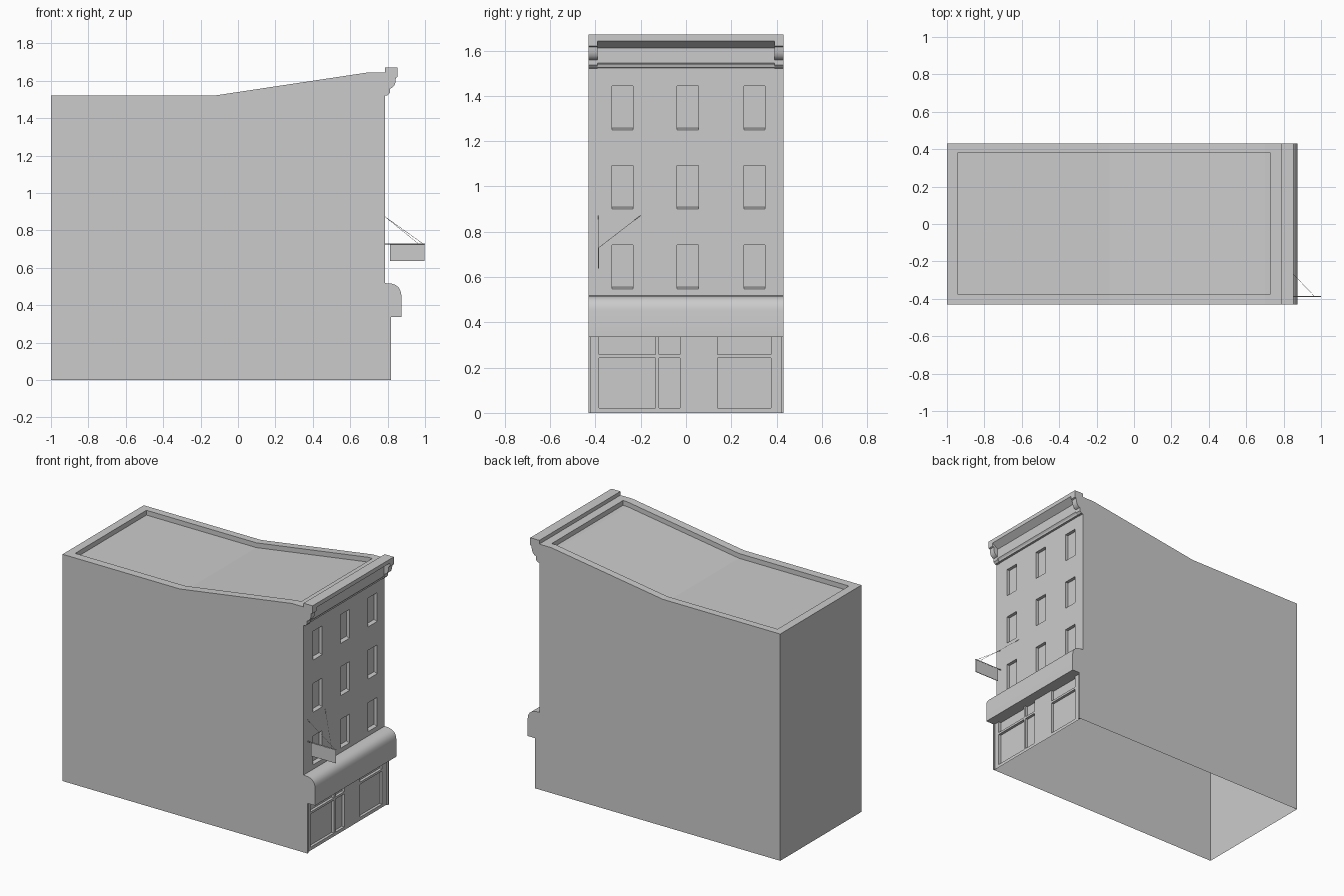
import bpy, bmesh
from mathutils import Vector

if "Cube" in bpy.data.objects:
    bpy.data.objects.remove(bpy.data.objects["Cube"])

W = 0.43          # half width of the building
FX = 0.787        # upper facade plane
SX = 0.807        # shopfront plane


def make(name, faces, smooth=False):
    """Mesh object from a list of faces given as point lists."""
    bm = bmesh.new()
    for f in faces:
        bm.faces.new([bm.verts.new(p) for p in f])
    bmesh.ops.remove_doubles(bm, verts=bm.verts, dist=1e-5)
    me = bpy.data.meshes.new(name)
    bm.to_mesh(me)
    bm.free()
    ob = bpy.data.objects.new(name, me)
    bpy.context.collection.objects.link(ob)
    if smooth:
        bpy.ops.object.select_all(action='DESELECT')
        ob.select_set(True)
        bpy.context.view_layer.objects.active = ob
        bpy.ops.object.shade_smooth_by_angle(angle=0.6)
    return ob


def prism(name, prof, y0, y1, smooth=False):
    """Extrude a counter-clockwise (x, z) profile along y."""
    a = [(x, y0, z) for x, z in prof]
    b = [(x, y1, z) for x, z in prof]
    n = len(prof)
    faces = [a, b[::-1]]
    faces += [[a[i], b[i], b[(i + 1) % n], a[(i + 1) % n]][::-1][::-1] for i in range(n)]
    ob = make(name, faces, smooth)
    bm = bmesh.new()
    bm.from_mesh(ob.data)
    bmesh.ops.recalc_face_normals(bm, faces=bm.faces)
    bm.to_mesh(ob.data)
    bm.free()
    return ob


def box(name, x0, x1, y0, y1, z0, z1):
    return prism(name, [(x0, z0), (x1, z0), (x1, z1), (x0, z1)], y0, y1)


def panel(name, x, z0, z1, holes, depth, sill):
    """Front wall with recessed openings (y0, y1, z0, z1)."""
    ys = sorted({-W, W, *[v for h in holes for v in h[:2]]})
    zs = sorted({z0, z1, *[v for h in holes for v in h[2:]]})
    faces = []
    for ya, yb in zip(ys, ys[1:]):
        for za, zb in zip(zs, zs[1:]):
            cy, cz = (ya + yb) / 2, (za + zb) / 2
            if not any(h[0] < cy < h[1] and h[2] < cz < h[3] for h in holes):
                faces.append([(x, ya, za), (x, yb, za), (x, yb, zb), (x, ya, zb)])
    for a, b, c, d in holes:
        o = [(x, a, c), (x, b, c), (x, b, d), (x, a, d)]
        e = c + sill
        n = [(x - depth, a, e), (x - depth, b, e), (x - depth, b, d), (x - depth, a, d)]
        faces.append(n)
        faces += [[o[i], o[(i + 1) % 4], n[(i + 1) % 4], n[i]] for i in range(4)]
    return make(name, faces)


def rod(name, p, q, r, sides=6):
    p, q = Vector(p), Vector(q)
    bpy.ops.mesh.primitive_cylinder_add(vertices=sides, radius=r, depth=(q - p).length,
                                        location=(p + q) / 2)
    ob = bpy.context.object
    ob.name = name
    ob.rotation_euler = (q - p).to_track_quat('Z', 'Y').to_euler()
    return ob


# Side and rear walls, open at the bottom
side = [(-1, 0), (SX, 0), (SX, 0.40), (FX, 0.40), (FX, 1.645), (0.70, 1.645),
        (-0.13, 1.52), (-1, 1.52)]
make("outer_walls", [[(x, -W, z) for x, z in side],
                     [(x, W, z) for x, z in side[::-1]],
                     [(-1, W, 0), (-1, -W, 0), (-1, -W, 1.52), (-1, W, 1.52)]])

# Roof deck sunk inside a parapet that follows the slope
xs = [-1, -0.945, -0.13, 0.70, 0.73, FX]
ys = [-W, -0.375, 0.38, W]
drop = 0.032


def top(x):
    return 1.52 + 0.125 * min(max((x + 0.13) / 0.83, 0), 1)


roof = []
for i in range(5):
    xa, xb = xs[i], xs[i + 1]
    za, zb = top(xa), top(xb)
    for j in range(3):
        ya, yb = ys[j], ys[j + 1]
        inner = 1 <= i <= 3 and j == 1
        d = drop if inner else 0
        roof.append([(xa, ya, za - d), (xb, ya, zb - d), (xb, yb, zb - d), (xa, yb, za - d)])
        if inner:
            roof.append([(xa, ya, za), (xb, ya, zb), (xb, ya, zb - d), (xa, ya, za - d)])
            roof.append([(xa, yb, za - d), (xb, yb, zb - d), (xb, yb, zb), (xa, yb, za)])
xa, xb = xs[1], xs[4]
roof.append([(xa, ys[1], top(xa) - drop), (xa, ys[2], top(xa) - drop),
             (xa, ys[2], top(xa)), (xa, ys[1], top(xa))])
roof.append([(xb, ys[1], top(xb)), (xb, ys[2], top(xb)),
             (xb, ys[2], top(xb) - drop), (xb, ys[1], top(xb) - drop)])
make("roof_and_parapet", roof)

# Upper facade with three rows of three windows
windows = [(y - 0.047, y + 0.047, z, z + 0.193)
           for y in (-0.28, 0.008, 0.302) for z in (0.548, 0.90, 1.25)]
panel("upper_facade", FX, 0.40, 1.645, windows, 0.022, 0.008)

# Shopfront with display windows and transoms
shop = [(a, b, c, d) for a, b in ((-0.385, -0.135), (-0.12, -0.027), (0.14, 0.375))
        for c, d in ((0.022, 0.243), (0.258, 0.345))]
panel("shopfront", SX, 0, 0.40, shop, 0.018, 0)
for s, n in ((-1, "left"), (1, "right")):
    y = sorted((s * 0.42, s * W))
    box("shop_pilaster_" + n, SX, 0.817, *y, 0, 0.336)

# Rounded shop fascia
prism("shop_fascia", [(FX - 0.002, 0.336), (0.873, 0.336), (0.873, 0.455), (0.869, 0.477),
                      (0.859, 0.495), (0.843, 0.508), (0.822, 0.515), (FX - 0.002, 0.518)],
      -W, W, True)

# Cornice: moulded centre run between two end brackets
prism("cornice_run", [(FX, 1.522), (0.80, 1.524), (0.803, 1.535), (0.811, 1.545), (0.811, 1.612),
                      (0.854, 1.643), (0.854, 1.67), (FX, 1.67)], -0.39, 0.39)
bracket = [(FX, 1.52), (0.80, 1.522), (0.812, 1.535), (0.812, 1.558), (0.824, 1.562),
           (0.836, 1.575), (0.842, 1.592), (0.844, 1.616), (0.854, 1.62), (0.854, 1.67), (FX, 1.67)]
prism("cornice_bracket_left", bracket, -W, -0.39, True)
prism("cornice_bracket_right", bracket, 0.39, W, True)

# Hanging blade sign with bar and stay wires
SY = -0.387
box("hanging_sign", 0.813, 0.998, SY - 0.002, SY + 0.002, 0.637, 0.725)
rod("sign_bar", (FX, SY, 0.728), (1.0, SY, 0.728), 0.003, 8)
rod("stay_wire_diagonal", (FX, -0.20, 0.872), (0.965, SY, 0.728), 0.001)
rod("stay_wire_straight", (FX, SY, 0.872), (0.99, SY, 0.728), 0.001)
